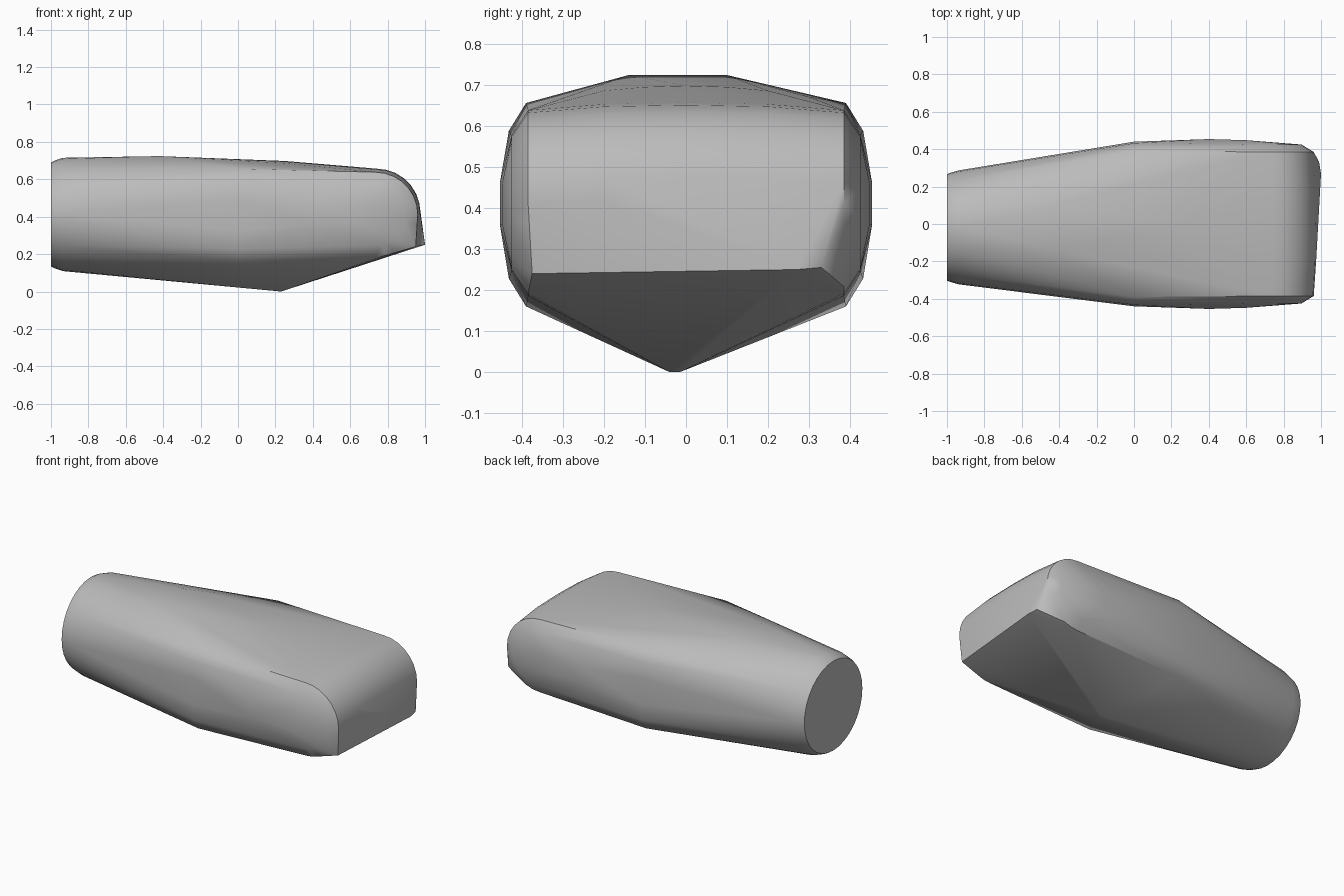
import bpy, bmesh, math

cube = bpy.data.objects.get("Cube")
if cube:
    bpy.data.objects.remove(cube, do_unlink=True)

grey = bpy.data.materials.new("plain grey")
grey.use_nodes = True
colour = (0.5, 0.5, 0.5, 1)
grey.diffuse_color = colour
grey.node_tree.nodes["Principled BSDF"].inputs["Base Color"].default_value = colour

points = []


def end_ring(x, ry, rz, n=32):
    """Oval ring around the narrow end."""
    for i in range(n):
        a = math.tau * i / n
        points.append((x, -0.018 + ry * math.cos(a), 0.412 + rz * math.sin(a)))


def nose_arc(y, cx, cz, r, n=14):
    """Half circle forming the rounded wide end."""
    for i in range(n + 1):
        a = math.pi * (i / n - 0.5)
        points.append((cx + r * math.cos(a), y, cz + r * math.sin(a)))


# Narrow end with a bevelled rim
end_ring(-1.0, 0.285, 0.278)
end_ring(-0.975, 0.294, 0.29)
end_ring(-0.935, 0.305, 0.303)

# Bulging side panels, mirrored front to back
for s in (-1, 1):
    nose_arc(s * 0.385, 0.735, 0.412, 0.226)
    nose_arc(s * 0.425, 0.73, 0.412, 0.165)
    for y, half in ((0.39, 0.248), (0.432, 0.18), (0.44, 0.08)):
        points += [(0, s * y, 0.408 + half), (0, s * y, 0.408 - half)]
    for x in (0.2, 0.4, 0.6):
        y = 0.454 - 0.15 * (x - 0.4) ** 2
        points += [(x, s * y, 0.46), (x, s * y, 0.36)]

# Gently bowed wide end
for y in (-0.2, 0, 0.2):
    bow = 0.01 * (1 - (y / 0.39) ** 2)
    nose_arc(y, 0.74, 0.412 + bow, 0.23 + bow / 2)

# Crown, keel tip and low far corner
points += [(-0.42, -0.14, 0.724), (-0.42, 0.1, 0.724)]
points += [(0.25, y, 0.698 - 0.3 * y * y) for y in (-0.3, -0.2, -0.1, 0, 0.1, 0.2, 0.3)]
points += [(0.23, -0.04, 0), (0.23, -0.015, 0)]
points += [(0.95, -0.375, 0.24), (1.0, 0.27, 0.25), (0.99, 0.33, 0.255)]

# Wrap all sections in one skin
bm = bmesh.new()
for p in points:
    bm.verts.new(p)
hull = bmesh.ops.convex_hull(bm, input=bm.verts[:])
unused = {v for v in hull["geom_interior"] + hull["geom_unused"] if isinstance(v, bmesh.types.BMVert)}
bmesh.ops.delete(bm, geom=list(unused), context='VERTS')
bmesh.ops.remove_doubles(bm, verts=bm.verts[:], dist=0.002)
bmesh.ops.dissolve_limit(bm, angle_limit=math.radians(1), verts=bm.verts[:], edges=bm.edges[:])
bmesh.ops.recalc_face_normals(bm, faces=bm.faces[:])

mesh = bpy.data.meshes.new("rounded_body")
bm.to_mesh(mesh)
bm.free()
mesh.materials.append(grey)
body = bpy.data.objects.new("rounded_body", mesh)
bpy.context.collection.objects.link(body)
bpy.context.view_layer.objects.active = body
body.select_set(True)
bpy.ops.object.shade_smooth_by_angle(angle=math.radians(32))
